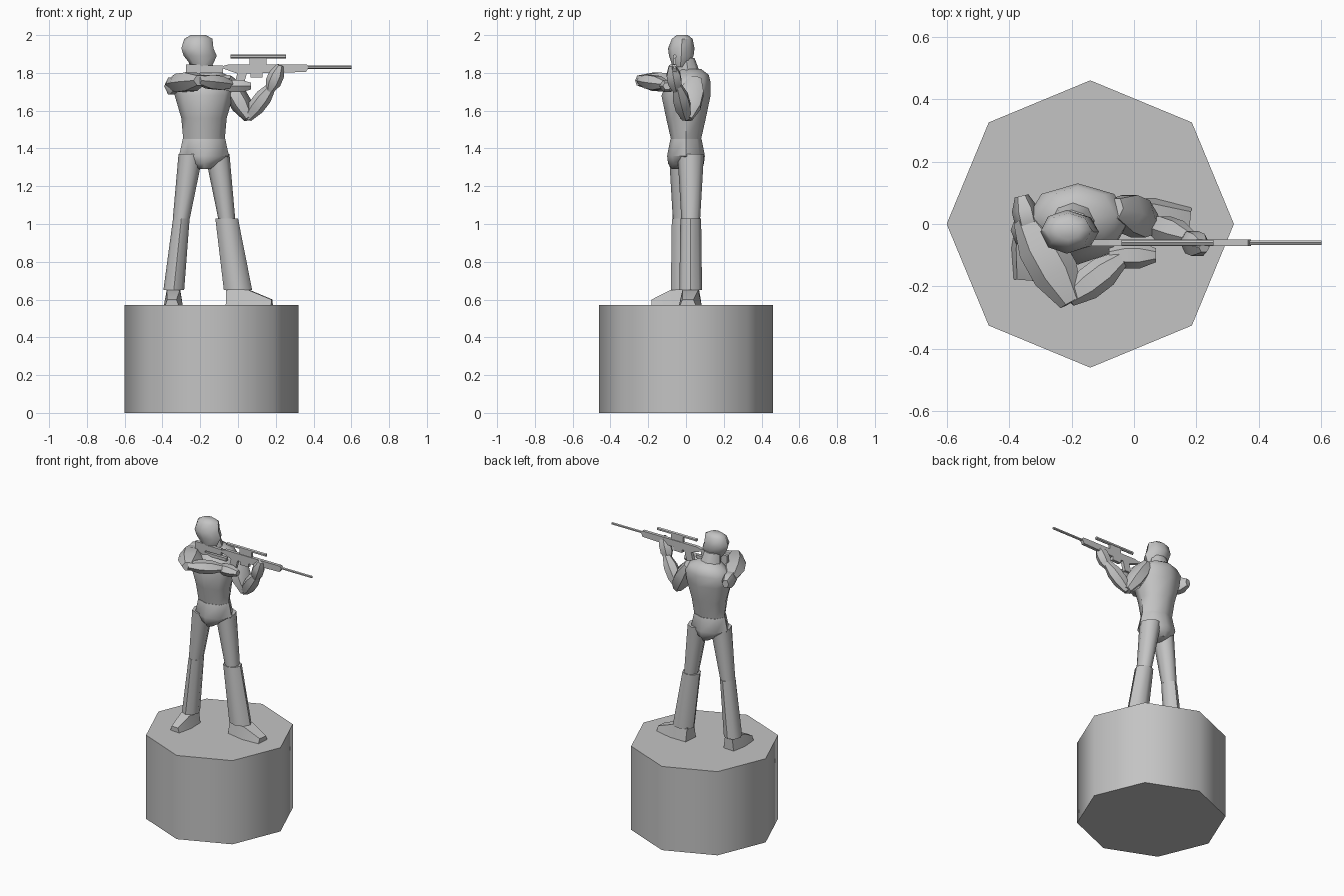
import bpy, bmesh
from math import sin, cos, pi, radians
from mathutils import Vector

cube = bpy.data.objects.get("Cube")
if cube:
    bpy.data.objects.remove(cube, do_unlink=True)

GREY = (.55, .55, .55, 1)
grey = bpy.data.materials.new("plain grey")
grey.use_nodes = True
grey.diffuse_color = GREY
grey.node_tree.nodes["Principled BSDF"].inputs["Base Color"].default_value = GREY

RIGHT, FORWARD, UP = Vector((1, 0, 0)), Vector((0, 1, 0)), Vector((0, 0, 1))
BODY_X = -.18
FLOOR = .57
GUN_Y, GUN_Z = -.06, 1.83


def finish(name, bm, angle):
    bmesh.ops.recalc_face_normals(bm, faces=bm.faces)
    mesh = bpy.data.meshes.new(name)
    bm.to_mesh(mesh)
    bm.free()
    mesh.materials.append(grey)
    obj = bpy.data.objects.new(name, mesh)
    bpy.context.collection.objects.link(obj)
    bpy.ops.object.select_all(action="DESELECT")
    obj.select_set(True)
    bpy.context.view_layer.objects.active = obj
    bpy.ops.object.shade_smooth_by_angle(angle=radians(angle))


def skin(name, rings, angle=50):
    """Bridge matching rings of points and cap both ends."""
    bm = bmesh.new()
    loops = [[bm.verts.new(point) for point in ring] for ring in rings]
    for lower, upper in zip(loops, loops[1:]):
        for i in range(len(lower)):
            bm.faces.new((lower[i - 1], lower[i], upper[i], upper[i - 1]))
    bm.faces.new(loops[0])
    bm.faces.new(loops[-1])
    finish(name, bm, angle)


def oval(centre, u, v, sides=8):
    turns = [2 * pi * i / sides for i in range(sides)]
    return [centre + u * cos(turn) + v * sin(turn) for turn in turns]


def level(z, width, depth, x=BODY_X, y=0):
    """Horizontal body section."""
    return oval(Vector((x, y, z)), RIGHT * width / 2, FORWARD * depth / 2)


def muscle(name, start, end, width, depth, flat, blunt=.5):
    """Six-sided spindle, fullest in the middle; flat is its depth direction."""
    start, end = Vector(start), Vector(end)
    along = (end - start).normalized()
    u = along.cross(flat).normalized()
    v = u.cross(along)
    rings = []
    for i in range(4):
        t = i / 3
        swell = (blunt + (1 - blunt) * sin(pi * t)) / 2
        rings.append(oval(start.lerp(end, t), u * width * swell, v * depth * swell, sides=6))
    skin(name, rings)


def plate(name, outline, thickness=.022):
    """Side profile in x and z, given thickness across the rifle."""
    skin(name, [[(x, GUN_Y + side * thickness / 2, z) for x, z in outline]
                for side in (-1, 1)], angle=30)


def bar(name, left, right, bottom, top, slant=0, thickness=.022):
    """Four-cornered plate whose lower edge may be shifted by slant."""
    plate(name, [(left, top), (right, top), (right + slant, bottom), (left + slant, bottom)],
          thickness)


def shoe(name, heel, toe, width):
    """Wedge with a tall heel and a low toe."""
    heel, toe = Vector(heel), Vector(toe)
    side = (toe - heel).cross(UP).normalized() * width / 2
    rings = []
    for t, height, spread in ((0, .09, .8), (.5, .08, 1), (1, .03, .7)):
        middle = heel.lerp(toe, t)
        sole, rise = side * spread, UP * height
        rings.append([middle - sole, middle + sole,
                      middle + sole * .7 + rise, middle - sole * .7 + rise])
    skin(name, rings, angle=40)


# Octagonal plinth
skin("plinth", [level(z, width=.92, depth=.92, x=-.14) for z in (0, FLOOR)])

# Head and neck
skin("neck", [level(1.76, width=.16, depth=.14, x=-.19, y=.02),
              level(1.88, width=.11, depth=.09, x=-.2)])
skin("head", [level(1.83, width=.1, depth=.08, x=-.19, y=-.03),
              level(1.89, width=.175, depth=.13, x=-.2, y=-.025),
              level(1.93, width=.17, depth=.14, x=-.215, y=-.025),
              level(1.98, width=.15, depth=.11, x=-.21, y=-.02),
              level(2, width=.08, depth=.06, x=-.21, y=-.02)])

# Torso and the flared shirt hem
skin("torso", [level(1.45, width=.22, depth=.16),
               level(1.56, width=.24, depth=.21),
               level(1.68, width=.31, depth=.26),
               level(1.75, width=.33, depth=.23, y=.015),
               level(1.79, width=.24, depth=.18, y=.03),
               level(1.82, width=.12, depth=.12, x=-.19, y=.02)])
skin("shirt_hem", [level(1.29, width=.07, depth=.15),
                   level(1.32, width=.16, depth=.19),
                   level(1.36, width=.265, depth=.2),
                   level(1.45, width=.225, depth=.165)])

# Legs with wider lower trousers
for side, y, hip, knee, ankle, cuff in (("right", -.02, -.25, -.3, -.34, .11),
                                        ("left", .025, -.11, -.06, 0, .15)):
    skin(side + "_thigh", [level(1.03, width=.09, depth=.1, x=knee, y=y),
                           level(1.37, width=.13, depth=.14, x=hip, y=y)])
    skin(side + "_shin", [level(.65, width=cuff, depth=.12, x=ankle, y=y),
                          level(1.03, width=cuff * .8, depth=.11, x=knee, y=y)])
shoe("right_shoe", (-.335, .02, FLOOR), (-.35, -.18, FLOOR), width=.1)
shoe("left_shoe", (-.06, .035, FLOOR), (.18, .01, FLOOR), width=.12)

# Right arm, raised level with the elbow forward
muscle("right_shoulder", (-.36, .09, 1.73), (-.33, -.04, 1.73), width=.09, depth=.11, flat=UP)
muscle("right_upper_arm", (-.35, .02, 1.74), (-.2, -.25, 1.76), width=.16, depth=.12, flat=UP)
muscle("right_forearm", (-.21, -.24, 1.76), (-.04, -.11, 1.74), width=.11, depth=.09, flat=UP)
muscle("right_hand", (-.08, -.1, 1.73), (.07, -.1, 1.73), width=.09, depth=.08, flat=UP)

# Left arm, bent under the rifle
muscle("left_upper_arm", (-.06, .05, 1.77), (.06, 0, 1.56), width=.12, depth=.15, flat=FORWARD)
muscle("left_forearm", (.05, 0, 1.56), (.18, -.045, 1.73), width=.095, depth=.1, flat=FORWARD)
muscle("left_hand", (.165, -.05, 1.7), (.225, -.075, 1.84), width=.09, depth=.09, flat=FORWARD,
       blunt=.4)

# Rifle stock with a gap between comb and lower edge
bar("stock_butt", left=-.275, right=-.2, bottom=1.775, top=1.845)
bar("stock_comb", left=-.22, right=-.08, bottom=1.8, top=1.84)
bar("stock_lower", left=-.22, right=-.04, bottom=1.77, top=1.79)

# Rifle body, grip and magazine
plate("receiver", [(-.1, GUN_Z), (0, 1.795), (.36, 1.805), (.375, GUN_Z),
                   (.365, 1.845), (-.05, 1.845)])
bar("pistol_grip", left=0, right=.05, bottom=1.735, top=1.81, slant=-.02)
bar("magazine", left=.065, right=.13, bottom=1.775, top=1.81)

# Scope and barrel
bar("scope_mount", left=.06, right=.15, bottom=1.84, top=1.885, thickness=.014)
for name, start, end, z, width in (("scope", -.04, .255, 1.887, .022),
                                   ("barrel", .36, .6, GUN_Z, .017)):
    muscle(name, (start, GUN_Y, z), (end, GUN_Y, z), width, width, flat=FORWARD, blunt=1)
